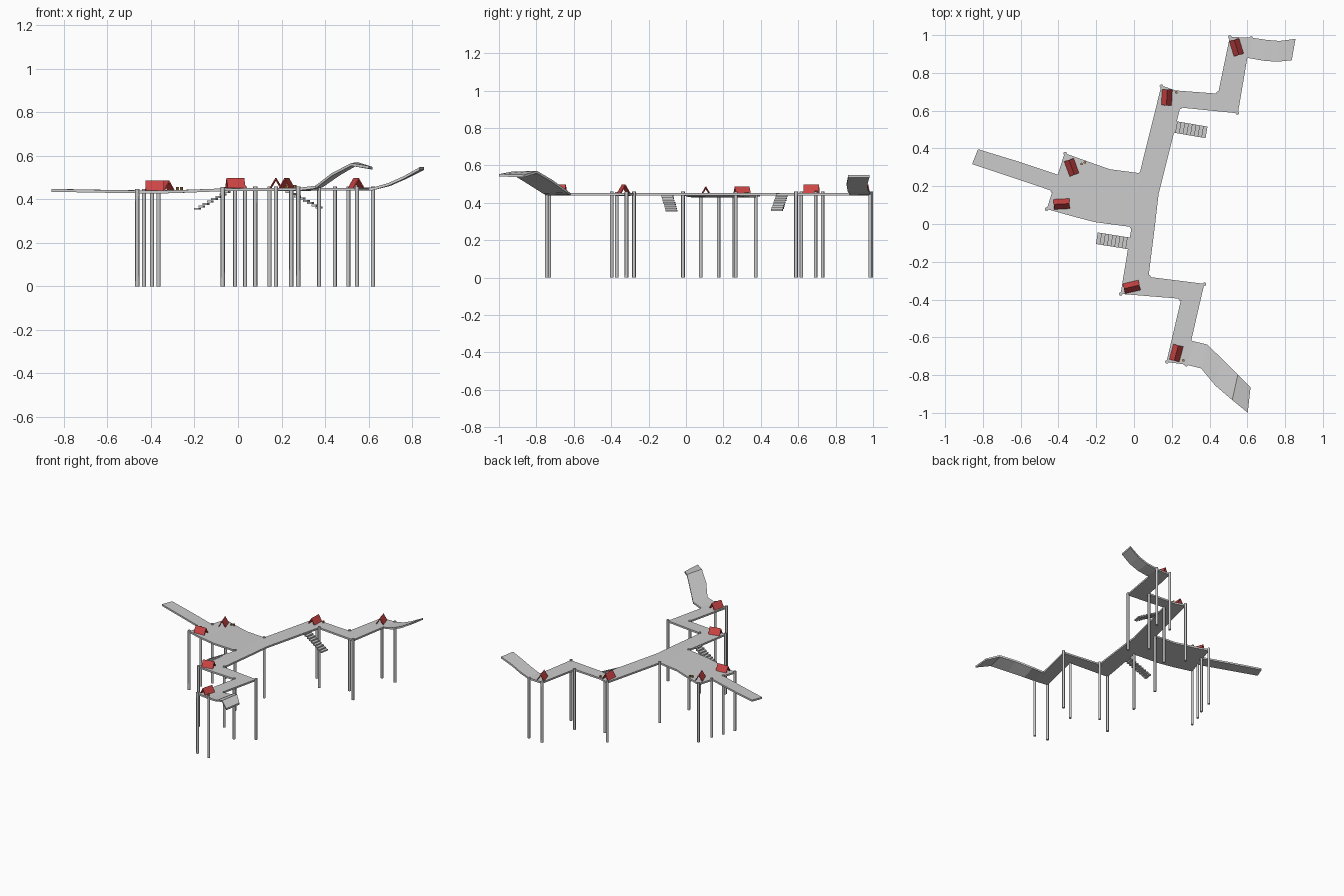
import bpy, bmesh, math
from mathutils import Matrix, Vector

if "Cube" in bpy.data.objects:
    bpy.data.objects.remove(bpy.data.objects["Cube"])

THICK = 0.013


def material(name, rgb):
    m = bpy.data.materials.new(name)
    m.diffuse_color = (*rgb, 1)
    m.use_nodes = True
    m.node_tree.nodes["Principled BSDF"].inputs["Base Color"].default_value = m.diffuse_color
    return m


RED = material("red_canvas", (0.62, 0.06, 0.06))
WOOD = material("wood", (0.45, 0.26, 0.08))


def finish(bm, name, mat=None):
    bmesh.ops.recalc_face_normals(bm, faces=bm.faces)
    me = bpy.data.meshes.new(name)
    bm.to_mesh(me)
    bm.free()
    ob = bpy.data.objects.new(name, me)
    bpy.context.collection.objects.link(ob)
    if mat:
        me.materials.append(mat)
    return ob


def deck_z(x):
    # the west platform dips slightly below the walkways
    return 0.453 - 0.012 * min(1, max(0, -(x + 0.01) / 0.3))


def deck(name, left, right, zl=None, zr=None):
    """Slab lofted between two edge lines, optionally with edge heights."""
    bm = bmesh.new()
    rows = []
    for i, (a, b) in enumerate(zip(left, right)):
        za = zl[i] if zl else deck_z(a[0])
        zb = (zr or zl)[i] if zl else deck_z(b[0])
        rows.append([bm.verts.new(p) for p in (
            (*a, za), (*b, zb), (*b, zb - THICK), (*a, za - THICK))])
    for r, s in zip(rows, rows[1:]):
        for k in range(4):
            n = (k + 1) % 4
            bm.faces.new((r[k], r[n], s[n], s[k]))
    bm.faces.new(rows[0])
    bm.faces.new(rows[-1])
    return finish(bm, name)


# Walkways
deck("main_walkway",
     [(.145, .733), (.03, .269), (-.013, -.016), (-.071, -.37)],
     [(.245, .617), (.13, .158), (.11, -.016), (.077, -.28)])
deck("north_arm", [(.145, .733), (.22, .707), (.445, .69)],
     [(.245, .617), (.3, .611), (.55, .586)])
deck("north_turn", [(.445, .69), (.507, .99)], [(.55, .586), (.6, .88)])
deck("south_arm", [(.077, -.28), (.372, -.317)], [(-.071, -.37), (.25, -.396)])
deck("south_turn", [(.372, -.317), (.303, -.617)], [(.25, -.396), (.172, -.73)])

# West platform and its plank
deck("west_platform",
     [(.03, .269), (-.129, .29), (-.25, .333), (-.367, .375)],
     [(-.013, -.016), (-.208, .01), (-.33, .042), (-.462, .079)])
deck("west_plank", [(-.397, .259), (-.61, .33), (-.826, .396)],
     [(-.43, .174), (-.64, .245), (-.857, .317)], [.441, .444, .448])

# Rising curved ramps at the two ends
deck("north_ramp",
     [(.507, .99), (.62, .987), (.70, .975), (.77, .969), (.855, .98)],
     [(.6, .88), (.62, .876), (.69, .864), (.76, .859), (.835, .867)],
     [.453, .455, .475, .506, .548])
deck("south_ramp",
     [(.303, -.617), (.32, -.622), (.388, -.638), (.47, -.718), (.55, -.797), (.617, -.865)],
     [(.172, -.73), (.277, -.745), (.356, -.765), (.43, -.855), (.52, -.932), (.602, -.999)],
     [.453, .455, .468, .525, .571, .55],
     [.453, .453, .463, .52, .567, .554])

# Support posts
posts = [(.145, .73), (.245, .617), (.445, .693), (.547, .588), (.507, .99),
         (.62, .985), (.033, .266), (-.365, .373), (-.395, .259), (-.432, .174),
         (-.463, .079), (-.013, -.016), (.079, -.278), (-.07, -.37),
         (.373, -.318), (.245, -.397), (.174, -.73), (.277, -.745)]
for i, (x, y) in enumerate(posts):
    h = deck_z(x) + 0.007
    bm = bmesh.new()
    bmesh.ops.create_cone(bm, cap_ends=True, segments=8, radius1=.0095,
                          radius2=.0095, depth=h,
                          matrix=Matrix.Translation((x, y, h / 2)))
    post = finish(bm, f"post_{i + 1}")
    for f in post.data.polygons:
        f.use_smooth = len(f.vertices) == 4


# Open A-frame tents: folded sheet profile pushed along the ridge
def tent(name, x, y, angle, length=.084, half=.027, high=.046, t=.006):
    prof = [(-half, 0), (0, high), (half, 0), (half - t, 0),
            (0, high - t * 1.7), (-half + t, 0)]
    base = Matrix.Translation((x, y, deck_z(x))) @ Matrix.Rotation(math.radians(angle), 4, 'Z')
    bm = bmesh.new()
    ends = [[bm.verts.new(base @ Vector((s * length / 2, py, pz))) for py, pz in prof]
            for s in (-1, 1)]
    for k in range(6):
        n = (k + 1) % 6
        bm.faces.new((ends[0][k], ends[0][n], ends[1][n], ends[1][k]))
    for e in ends:
        bm.faces.new((e[0], e[1], e[4], e[5]))
        bm.faces.new((e[1], e[2], e[3], e[4]))
    finish(bm, name, RED)


for i, t in enumerate([(.543, .935, 107), (.174, .67, 87), (-.33, .3, 110),
                       (-.383, .106, 3), (-.012, -.333, 13), (.224, -.683, 75)]):
    tent(f"tent_{i + 1}", *t)

# Small wooden stools beside the tents
for i, (x, y) in enumerate([(.224, .697), (-.277, .318), (-.26, .326), (.261, -.722)]):
    bm = bmesh.new()
    bmesh.ops.create_cone(bm, cap_ends=True, segments=8, radius1=.007, radius2=.007,
                          depth=.014, matrix=Matrix.Translation((x, y, deck_z(x) + .007)))
    finish(bm, f"stool_{i + 1}", WOOD)


# Stairs hanging below the deck
def stairs(name, top, bottom, steps=9, width=.062):
    a, b = Vector(top), Vector(bottom)
    d = b - a
    run = math.hypot(d.x, d.y) / (steps - 1)
    rot = Matrix.Rotation(math.atan2(d.y, d.x), 4, 'Z')
    bm = bmesh.new()
    for i in range(steps):
        p = a.lerp(b, i / (steps - 1))
        bmesh.ops.create_cube(bm, size=1, matrix=Matrix.Translation(p) @ rot
                              @ Matrix.Diagonal((run * 1.1, width, .009, 1)))
    finish(bm, name)


stairs("south_stairs", (-.03, -.102, .445), (-.186, -.077, .357))
stairs("north_stairs", (.215, .514, .445), (.373, .487, .362))
